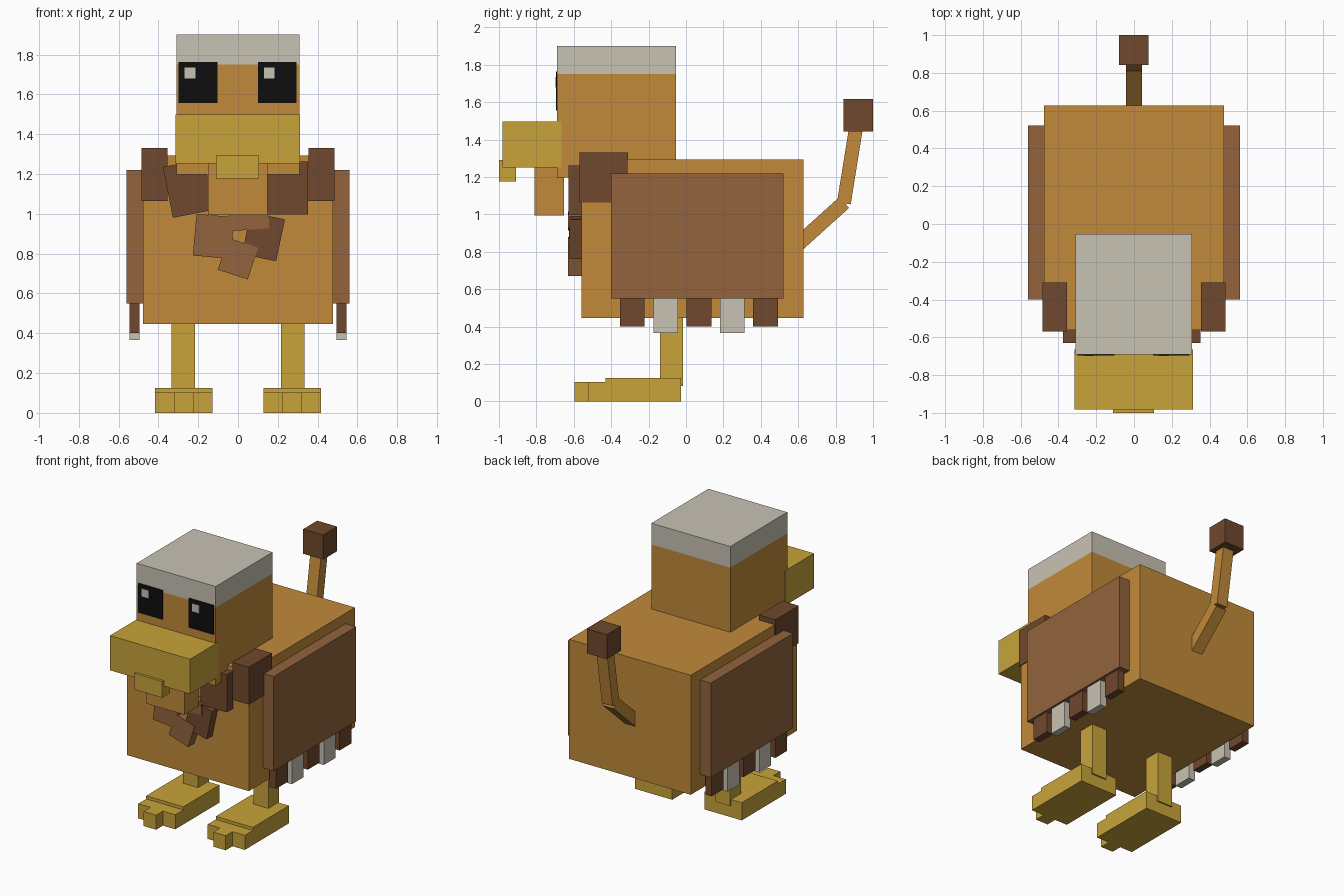
import bpy, bmesh, math
from mathutils import Matrix, Vector

if "Cube" in bpy.data.objects:
    bpy.data.objects.remove(bpy.data.objects["Cube"])


def material(name, rgb):
    m = bpy.data.materials.new(name)
    lin = [((c / 255 + 0.055) / 1.055) ** 2.4 for c in rgb]
    m.diffuse_color = (*lin, 1)
    m.use_nodes = True
    m.node_tree.nodes["Principled BSDF"].inputs["Base Color"].default_value = m.diffuse_color
    return m


ORANGE = material("orange_fur", (193, 138, 58))
YELLOW = material("beak_yellow", (200, 164, 58))
PALE = material("pale_grey", (201, 194, 180))
BROWN = material("wing_brown", (146, 100, 61))
DARK = material("dark_brown", (112, 72, 45))
BLACK = material("eye_black", (13, 13, 14))


def box(name, x, y, z, mat, rot=0, axis='Y'):
    """Box spanning three ranges, turned about its own centre (degrees)."""
    spans = (x, y, z)
    size = [b - a for a, b in spans]
    centre = Vector([(a + b) / 2 for a, b in spans])
    bm = bmesh.new()
    bmesh.ops.create_cube(bm, size=1)
    bm.transform(Matrix.Rotation(math.radians(rot), 4, axis) @ Matrix.Diagonal((*size, 1)))
    mesh = bpy.data.meshes.new(name)
    bm.to_mesh(mesh)
    bm.free()
    mesh.materials.append(mat)
    ob = bpy.data.objects.new(name, mesh)
    ob.location = centre
    bpy.context.collection.objects.link(ob)
    return ob


def pair(name, x, y, z, mat):
    """Matching boxes on both sides."""
    box(name + "_right", x, y, z, mat)
    box(name + "_left", (-x[1], -x[0]), y, z, mat)


def bar(name, start, end, width, thick, mat):
    """Square bar in the side plane between two (y, z) points."""
    dy, dz = end[0] - start[0], end[1] - start[1]
    length = math.hypot(dy, dz)
    cy, cz = (start[0] + end[0]) / 2, (start[1] + end[1]) / 2
    box(name, (-width / 2, width / 2), (cy - length / 2, cy + length / 2),
        (cz - thick / 2, cz + thick / 2), mat, math.degrees(math.atan2(dz, dy)), 'X')


def tuft(name, cx, cz, w, h, angle, front, mat):
    """Ruff block, turned in the front plane."""
    box(name, (cx - w / 2, cx + w / 2), (front, -0.50), (cz - h / 2, cz + h / 2), mat, angle)


# Body and head
box("body", (-0.477, 0.477), (-0.56, 0.628), (0.447, 1.293), ORANGE)
box("head", (-0.31, 0.308), (-0.69, -0.053), (1.197, 1.75), ORANGE)
box("head_cap", (-0.31, 0.308), (-0.69, -0.053), (1.75, 1.90), PALE)

# Beak and throat
box("beak", (-0.315, 0.312), (-0.982, -0.665), (1.252, 1.498), YELLOW)
box("beak_tip", (-0.11, 0.106), (-1.0, -0.91), (1.177, 1.292), YELLOW)
box("throat", (-0.15, 0.147), (-0.81, -0.652), (0.995, 1.26), ORANGE)

# Eyes with highlights
for side, x in (("left", -0.298), ("right", 0.1)):
    box("eye_" + side, (x, x + 0.194), (-0.695, -0.688), (1.556, 1.764), BLACK)
    hx = x + 0.03
    box("eye_highlight_" + side, (hx, hx + 0.054), (-0.698, -0.692), (1.68, 1.735), PALE)

# Shoulder blocks and ruff
pair("shoulder", (0.355, 0.484), (-0.57, -0.31), (1.065, 1.33), DARK)
tuft("ruff_left", -0.249, 1.128, 0.21, 0.26, -11, -0.629, DARK)
tuft("ruff_right", 0.25, 1.13, 0.205, 0.265, 0, -0.629, DARK)
tuft("chest_tuft_left", -0.123, 0.887, 0.19, 0.21, 5, -0.626, BROWN)
tuft("chest_tuft_top", 0.055, 0.965, 0.20, 0.09, -4, -0.631, BROWN)
tuft("chest_tuft_right", 0.128, 0.885, 0.175, 0.215, 12, -0.624, DARK)
tuft("chest_tuft_bottom", 0.0, 0.775, 0.158, 0.168, 18, -0.63, BROWN)

# Wings and hanging feathers
pair("wing", (0.47, 0.56), (-0.40, 0.522), (0.55, 1.22), BROWN)
for i in range(5):
    y = -0.353 + i * 0.178
    pale = i % 2 == 1
    pair(f"feather_{i + 1}", (0.495, 0.545), (y, y + 0.132),
         (0.367 if pale else 0.402, 0.56), PALE if pale else DARK)

# Legs, feet and toes
pair("leg", (0.217, 0.334), (-0.138, -0.017), (0.083, 0.46), YELLOW)
pair("foot", (0.127, 0.418), (-0.43, -0.027), (0, 0.125), YELLOW)
for i, tip in enumerate((-0.52, -0.596, -0.52)):
    x = 0.127 + i * 0.097
    pair(f"toe_{i + 1}", (x, x + 0.097), (tip, -0.42), (0, 0.103), YELLOW)

# Tail
bar("tail_base", (0.57, 0.815), (0.846, 1.064), 0.084, 0.078, ORANGE)
bar("tail_upper", (0.844, 1.06), (0.91, 1.47), 0.084, 0.074, ORANGE)
box("tail_tip", (-0.08, 0.076), (0.843, 1.0), (1.443, 1.617), DARK)
